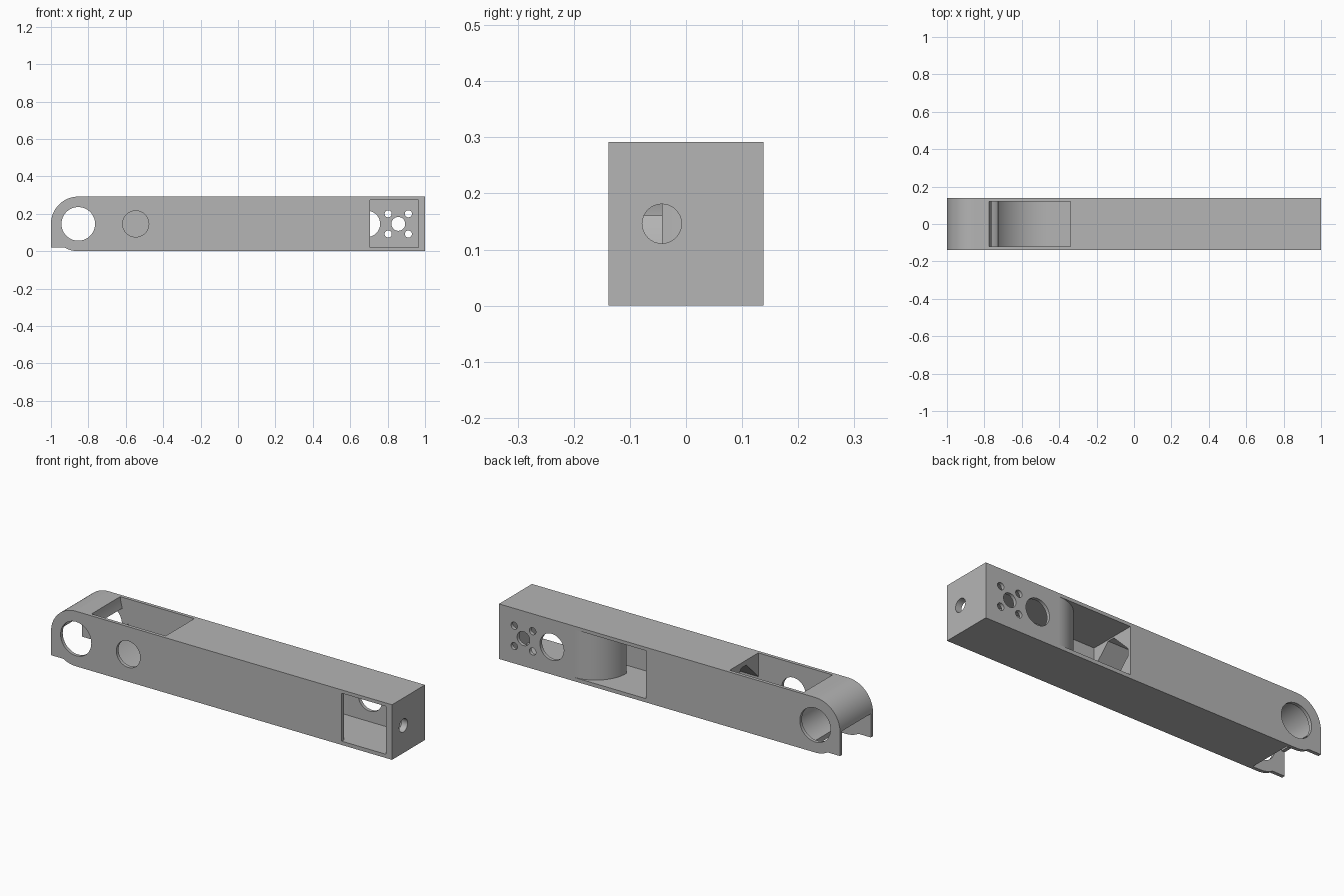
import bpy, bmesh, math
from mathutils import Matrix, Vector

if "Cube" in bpy.data.objects:
    bpy.data.objects.remove(bpy.data.objects["Cube"])

R = 0.146            # half height of the beam and radius of its rounded end
W = 0.138            # half width
IN = 0.12            # half width of the inner space
JX = -0.854          # joint axis position along the beam

grey = bpy.data.materials.new("light grey")
grey.diffuse_color = (0.46, 0.46, 0.46, 1)
grey.use_nodes = True
grey.node_tree.nodes["Principled BSDF"].inputs["Base Color"].default_value = grey.diffuse_color

AXES = {  # maps profile coordinates (u, v) and extrusion depth w to the world
    'Y': lambda u, v, w: (u, w, v),
    'Z': lambda u, v, w: (u, v, w),
    'X': lambda u, v, w: (w, u, v),
}


def prism(name, pts, axis, lo, hi):
    """Extrude a closed profile along one axis."""
    bm = bmesh.new()
    f = AXES[axis]
    a = [bm.verts.new(f(u, v, lo)) for u, v in pts]
    b = [bm.verts.new(f(u, v, hi)) for u, v in pts]
    n = len(pts)
    bm.faces.new(a)
    bm.faces.new(b[::-1])
    for i in range(n):
        bm.faces.new((a[i], b[i], b[(i + 1) % n], a[(i + 1) % n]))
    bmesh.ops.recalc_face_normals(bm, faces=bm.faces)
    me = bpy.data.meshes.new(name)
    bm.to_mesh(me)
    bm.free()
    ob = bpy.data.objects.new(name, me)
    bpy.context.collection.objects.link(ob)
    me.materials.append(grey)
    return ob


def arc(cx, cy, r, a0, a1, n=24):
    return [(cx + r * math.cos(math.radians(a0 + (a1 - a0) * i / n)),
             cy + r * math.sin(math.radians(a0 + (a1 - a0) * i / n))) for i in range(n + 1)]


def rect(u0, u1, v0, v1):
    return [(u0, v0), (u1, v0), (u1, v1), (u0, v1)]


def circle(cx, cy, r, n=48):
    return arc(cx, cy, r, 0, 360, n)[:-1]


def apply_bool(cutter, op='DIFFERENCE'):
    m = beam.modifiers.new("bool", 'BOOLEAN')
    m.object, m.operation, m.solver = cutter, op, 'EXACT'
    bpy.context.view_layer.objects.active = beam
    bpy.ops.object.modifier_apply(modifier=m.name)
    bpy.data.objects.remove(cutter, do_unlink=True)


def cut(pts, axis, lo, hi):
    apply_bool(prism("cutter", pts, axis, lo, hi))


# beam body with rounded top end and a small square foot below the joint
foot = math.degrees(math.asin((R - 0.02) / R))
beam = prism("arm_beam", [(1, 0), (1, 2 * R)] + arc(JX, R, R, 90, 180)
             + [(-1, 0.02)] + arc(JX, R, R, 180 + foot, 270, 10), 'Y', -W, W)

# hollow fork around the joint, open below
r = 0.127
a0 = -math.degrees(math.acos((-0.81 - JX) / r))
cut([(-1.1, -0.1), (-0.81, -0.1)] + arc(JX, R, r, a0, 180, 40) + [(-1.1, R)], 'Y', -IN, IN)

# top opening with curved cable ramp
rr = 0.307
ramp_start = 180 + math.degrees(math.asin((0.327 - 0.292) / rr))
cut([(-0.34, 0.4), (-0.775, 0.4)] + arc(-0.47, 0.327, rr, ramp_start, 270) + [(-0.34, 0.02)],
    'Y', -IN, IN)

# inner chamber, front window and back window
cut(rect(0.137, 0.965, 0.02, 0.274), 'Y', -IN, IN)
cut(rect(0.705, 0.965, 0.02, 0.274), 'Y', -0.3, 0)
cut(rect(0.137, 0.56, 0.02, 0.274), 'Y', 0, 0.3)

# cable tunnel between the chamber and the top opening
c, h = 0.1, 0.12
cut([(h, R - h + c), (h, R + h - c), (h - c, R + h), (c - h, R + h),
     (-h, R + h - c), (-h, R - h + c), (c - h, R - h), (h - c, R - h)], 'X', -0.36, 0.16)

# joint holes, side cable hole, back cable hole, end hole
cut(circle(JX, R, 0.09), 'Y', -0.3, 0.3)
cut(circle(-0.547, R, 0.07), 'Y', -0.3, 0)
cut(circle(0.69, R, 0.07), 'Y', 0, 0.3)
cut(circle(-0.043, R, 0.035, 32), 'X', 0.9, 1.1)

# motor mount holes in the back wall
cut(circle(0.857, R, 0.037, 32), 'Y', 0, 0.3)
for dx in (-0.054, 0.054):
    for dz in (-0.054, 0.054):
        cut(circle(0.857 + dx, R + dz, 0.019, 24), 'Y', 0, 0.3)

# curved cable guide sheet inside the back window
guide = ([(0.575, 0.137)] + arc(0.56, -0.043, 0.18, 90, 180)
         + arc(0.56, -0.043, 0.165, 180, 90) + [(0.575, 0.122)])
apply_bool(prism("cable_guide", guide, 'Z', 0.012, 0.282), 'UNION')

# smooth curved walls, sharp edges kept
bpy.ops.object.select_all(action='DESELECT')
beam.select_set(True)
bpy.context.view_layer.objects.active = beam
bpy.ops.object.shade_smooth_by_angle(angle=math.radians(25))
